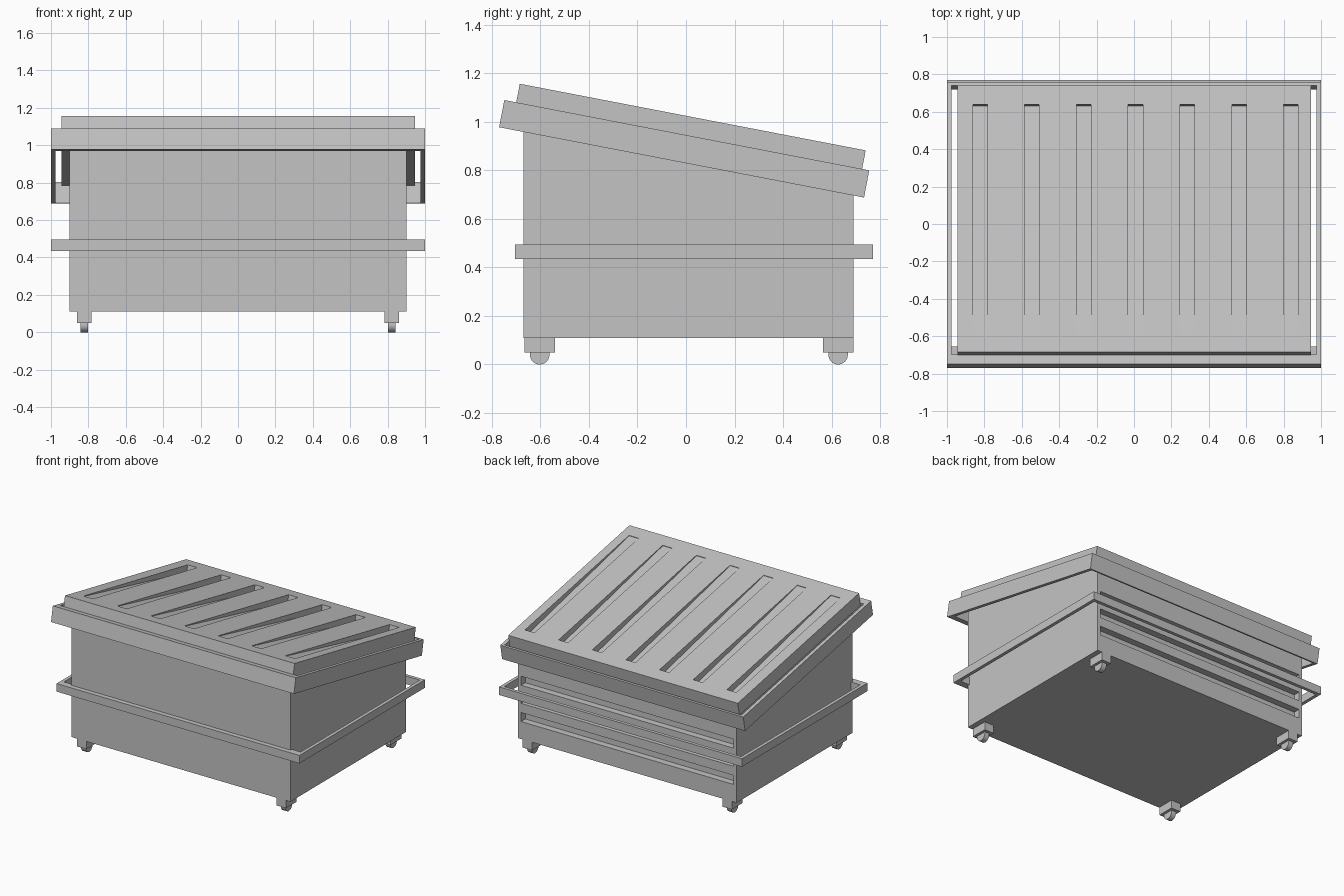
import bpy
import bmesh
import math
from mathutils import Matrix

cube = bpy.data.objects.get("Cube")
if cube:
    bpy.data.objects.remove(cube, do_unlink=True)

grey = bpy.data.materials.new("painted_grey_steel")
grey.use_nodes = True
COLOUR = (0.55, 0.55, 0.55, 1)
grey.diffuse_color = COLOUR
grey.node_tree.nodes["Principled BSDF"].inputs["Base Color"].default_value = COLOUR

# Sloping space shared by the lid and its rim
SLOPE = math.radians(-10.9)
TILT = Matrix.Translation((0, -0.0075, 0.889)) @ Matrix.Rotation(SLOPE, 4, "X")


def finish(name, bm, matrix=Matrix()):
    bmesh.ops.recalc_face_normals(bm, faces=bm.faces)
    mesh = bpy.data.meshes.new(name)
    bm.to_mesh(mesh)
    bm.free()
    mesh.materials.append(grey)
    obj = bpy.data.objects.new(name, mesh)
    obj.matrix_world = matrix
    bpy.context.collection.objects.link(obj)
    return obj


def add_box(bm, x0, x1, y0, y1, z0, z1):
    verts = bmesh.ops.create_cube(bm, size=1)["verts"]
    for v in verts:
        v.co = (x1 if v.co.x > 0 else x0,
                y1 if v.co.y > 0 else y0,
                z1 if v.co.z > 0 else z0)
    return verts


def ring(name, y0, y1, z0, z1, side, front, back, matrix=Matrix()):
    """Open rectangular band, two units wide, with its own bar thicknesses."""
    bm = bmesh.new()
    outer = [(-1, y0), (1, y0), (1, y1), (-1, y1)]
    w = 1 - side
    inner = [(-w, y0 + front), (w, y0 + front), (w, y1 - back), (-w, y1 - back)]
    loops = [[bm.verts.new((x, y, z)) for x, y in pts]
             for pts, z in ((outer, z0), (outer, z1), (inner, z1), (inner, z0))]
    for a, b in zip(loops, loops[1:] + loops[:1]):
        for i in range(4):
            j = (i + 1) % 4
            bm.faces.new((a[i], a[j], b[j], b[i]))
    return finish(name, bm, matrix)


def carve(obj, cutter):
    mod = obj.modifiers.new("recesses", "BOOLEAN")
    mod.operation = "DIFFERENCE"
    mod.solver = "EXACT"
    mod.object = cutter
    bpy.context.view_layer.update()
    graph = bpy.context.evaluated_depsgraph_get()
    mesh = bpy.data.meshes.new_from_object(obj.evaluated_get(graph))
    obj.modifiers.clear()
    obj.data = mesh
    bpy.data.objects.remove(cutter, do_unlink=True)


# Container body with a sloping top edge
bm = bmesh.new()
for v in add_box(bm, -0.9, 0.9, -0.67, 0.69, 0.11, 1):
    if v.co.z > 0.5:
        v.co.z = 0.924 + v.co.y * math.tan(SLOPE)
body = finish("container_body", bm)

# Three long recesses across the back
bm = bmesh.new()
for i in range(3):
    z = 0.24 + 0.135 * i
    add_box(bm, -0.875, 0.875, 0.64, 0.8, z, z + 0.067)
carve(body, finish("back_recess_cutter", bm))

# Belt rail around the body, and the rim around the lid
ring("belt_rail", -0.705, 0.77, 0.435, 0.495, 0.025, 0.05, 0.025)
ring("lid_rim", -0.766, 0.766, -0.057, 0.057, 0.025, 0.052, 0.015, TILT)

# Sloping lid panel
bm = bmesh.new()
add_box(bm, -0.945, 0.945, -0.716, 0.736, 0.035, 0.135)
lid = finish("lid_panel", bm, TILT)

# Seven grooves that deepen toward the back
bm = bmesh.new()
for i in range(-3, 4):
    x = 0.008 + 0.277 * i
    for v in add_box(bm, x - 0.039, x + 0.039, -0.614, 0.633, 0, 0.2):
        if v.co.z < 0.1:
            v.co.z = 0.083 if v.co.y > 0 else 0.131
carve(lid, finish("lid_groove_cutter", bm, TILT))

# Caster blocks and wheels at the four corners
for side, x in (("right", -0.822), ("left", 0.822)):
    for end, y, wheel_y in (("front", -0.603, -0.603), ("back", 0.627, 0.627)):
        bm = bmesh.new()
        add_box(bm, x - 0.039, x + 0.039, y - 0.063, y + 0.063, 0.05, 0.11)
        finish(f"{end}_{side}_caster_block", bm)
        bm = bmesh.new()
        bmesh.ops.create_cone(
            bm, cap_ends=True, segments=32, radius1=0.04, radius2=0.04, depth=0.038,
            matrix=Matrix.Translation((x, wheel_y, 0.04)) @ Matrix.Rotation(math.pi / 2, 4, "Y"))
        add_box(bm, x - 0.019, x + 0.019, wheel_y - 0.04, wheel_y + 0.04, 0.04, 0.052)
        wheel = finish(f"{end}_{side}_wheel", bm)
        bpy.ops.object.select_all(action="DESELECT")
        wheel.select_set(True)
        bpy.context.view_layer.objects.active = wheel
        bpy.ops.object.shade_smooth_by_angle(angle=math.radians(30))
